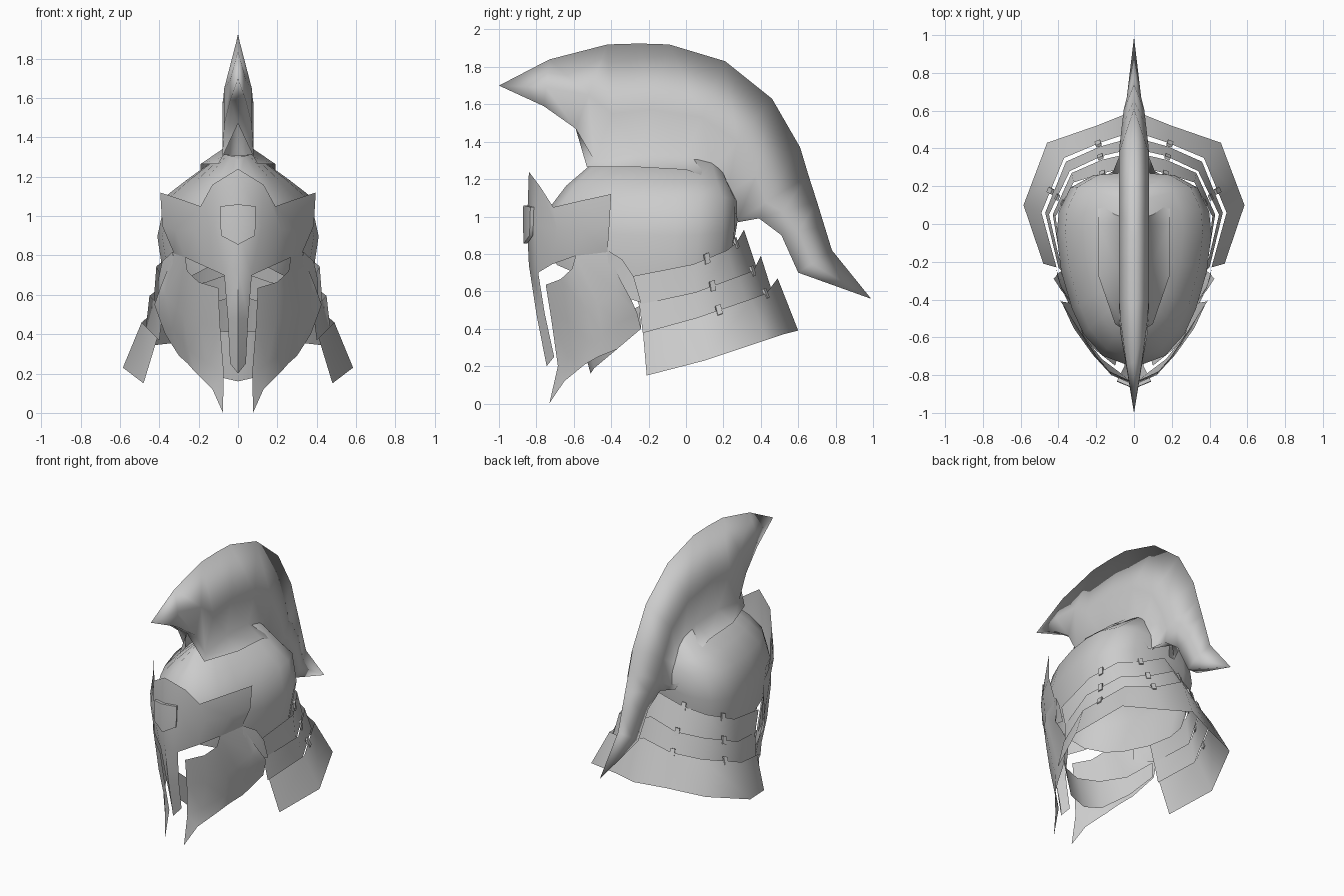
import bpy, bmesh, math
from mathutils import Vector

if "Cube" in bpy.data.objects:
    bpy.data.objects.remove(bpy.data.objects["Cube"])

steel = bpy.data.materials.new("steel grey")
steel.diffuse_color = (0.6, 0.6, 0.6, 1)
steel.use_nodes = True
steel.node_tree.nodes["Principled BSDF"].inputs["Base Color"].default_value = steel.diffuse_color
CORE = Vector((0, -.1, .7))


def finish(name, bm, thick=0.0, angle=50):
    """Turn a half bmesh into an object, mirror it over x, thicken and shade it."""
    me = bpy.data.meshes.new(name)
    bm.to_mesh(me)
    bm.free()
    me.materials.append(steel)
    ob = bpy.data.objects.new(name, me)
    bpy.context.collection.objects.link(ob)
    bpy.ops.object.select_all(action='DESELECT')
    ob.select_set(True)
    bpy.context.view_layer.objects.active = ob
    m = ob.modifiers.new("mirror", 'MIRROR')
    m.use_clip = True
    m.merge_threshold = 0.002
    bpy.ops.object.modifier_apply(modifier=m.name)
    if thick:
        s = ob.modifiers.new("thickness", 'SOLIDIFY')
        s.thickness = thick
        s.offset = -1
        bpy.ops.object.modifier_apply(modifier=s.name)
    bpy.ops.object.shade_smooth_by_angle(angle=math.radians(angle))
    return ob


def loft(bm, rows):
    """Skin a grid of points, given as rows of equal length."""
    grid = [[bm.verts.new(p) for p in r] for r in rows]
    for a, b in zip(grid, grid[1:]):
        for i in range(len(a) - 1):
            bm.faces.new((a[i], b[i], b[i + 1], a[i + 1]))
    bmesh.ops.remove_doubles(bm, verts=bm.verts, dist=0.002)


def plate(name, *strips, thick=0.0, angle=60):
    """One or more lofted strips, turned to face away from the head."""
    bm = bmesh.new()
    for rows in strips:
        loft(bm, rows)
    bm.normal_update()
    if sum(f.normal.dot(f.calc_center_median() - CORE) * f.calc_area() for f in bm.faces) < 0:
        bmesh.ops.reverse_faces(bm, faces=bm.faces)
    return finish(name, bm, thick, angle)


# Skull dome: one half outline (width share, depth share) scaled per level
outline = [(0, 0), (.40, .06), (.65, .17), (.80, .30), (.94, .49),
           (1, .68), (.97, .80), (.82, .92), (.52, .985), (0, 1)]
# half width, front y, back y, front z, back z, side drop
levels = [(.37, -.75, .25, .82, .84, .20), (.41, -.76, .275, .96, .97, .07),
          (.365, -.72, .275, 1.06, 1.08, -.03), (.26, -.64, .24, 1.165, 1.15, -.03),
          (.085, -.50, .19, 1.285, 1.25, -.05), (0, -.44, .12, 1.31, 1.30, 0)]
rows = []
for w, yf, yb, zf, zb, drop in levels:
    rows.append([(w * u, yf + (yb - yf) * v, zf + (zb - zf) * v - drop * u)
                 for u, v in outline])
plate("skull_dome", rows, angle=80)

# Crest: sections from outer ridge to inner edge, swelling to a half width,
# with a skirt flaring out on to the dome where it sits on it
sections = [  # outer y, z, inner y, z, half width, skirt point
    (-1, 1.70, -1, 1.70, 0, None), (-.73, 1.84, -.76, 1.59, .04, None),
    (-.42, 1.92, -.59, 1.47, .07, None), (-.25, 1.925, -.49, 1.30, .08, (.10, -.53, 1.265)),
    (-.09, 1.92, -.25, 1.34, .08, (.19, -.27, 1.265)),
    (.21, 1.83, 0, 1.33, .08, (.19, 0, 1.25)),
    (.46, 1.63, .15, 1.25, .08, (.19, .13, 1.205)),
    (.61, 1.37, .22, 1.12, .08, (.18, .24, 1.11)),
    (.655, 1.22, .275, .98, .075, (.11, .28, .97)), (.70, 1.08, .39, .99, .065, None),
    (.74, .95, .51, .90, .055, None), (.78, .82, .60, .70, .038, None),
    (.99, .56, .99, .56, 0, None)]
rows = []
for oy, oz, iy, iz, w, skirt in sections:
    o, i = Vector((0, oy, oz)), Vector((0, iy, iz))
    side = Vector((w, 0, 0))
    rows.append([o, i.lerp(o, .40) + side, i + side, Vector(skirt) if skirt else i])
bm = bmesh.new()
loft(bm, rows)
bm.normal_update()
if sum(f.normal.x * f.calc_area() for f in bm.faces) < 0:
    bmesh.ops.reverse_faces(bm, faces=bm.faces)
finish("crest", bm, angle=180)

# Brow plate with the nose guard hanging from it
brow = [
    [(0, -.84, 1.24), (.13, -.78, 1.16), (.19, -.71, 1.05), (.29, -.56, 1.085), (.395, -.40, 1.12)],
    [(0, -.85, .95), (.12, -.80, .95), (.22, -.69, .93), (.32, -.55, .93), (.385, -.41, .95)],
    [(0, -.84, .74), (.07, -.79, .70), (.17, -.715, .745), (.268, -.59, .79), (.325, -.42, .81)]]
nose = [[(0, -.84, .74), (.07, -.79, .70)],
        [(0, -.80, .48), (.052, -.755, .48)],
        [(0, -.745, .20), (.04, -.705, .25)]]
plate("brow_and_nose_guard", brow, nose)

# Cheek guards, columns running from the mouth gap to the rear flap
cheek = [
    [(.10, -.75, .635), (.092, -.72, .45), (.072, -.685, .20), (.077, -.73, .002)],
    [(.20, -.67, .665), (.19, -.64, .45), (.15, -.63, .25), (.13, -.65, .12)],
    [(.257, -.61, .72), (.28, -.53, .50), (.25, -.51, .32), (.22, -.54, .21)],
    [(.268, -.59, .79), (.31, -.47, .53), (.28, -.45, .37), (.255, -.47, .25)],
    [(.325, -.42, .81), (.37, -.37, .60), (.335, -.36, .43), (.30, -.37, .29)],
    [(.386, -.35, .66), (.425, -.29, .55), (.40, -.26, .48), (.37, -.24, .40)]]
plate("cheek_guards", cheek)

# Rear ear flaps filling between the dome and the cheek guards
plate("ear_flaps", [
    [(.33, -.42, .82), (.385, -.34, .77), (.405, -.28, .68)],
    [(.34, -.41, .60), (.385, -.33, .57), (.41, -.24, .54)]])

# Chin guard, an open band set behind the cheeks
plate("chin_guard", [
    [(0, -.58, .41), (.15, -.53, .42), (.285, -.41, .45), (.37, -.25, .52)],
    [(0, -.51, .16), (.13, -.49, .19), (.27, -.37, .29), (.36, -.24, .40)]])

# Neck lames, half outlines from the back centre to the front edge
lames = {
    "upper_neck_lame": [
        [(0, .31, .93), (.16, .27, .86), (.32, .22, .82), (.415, .04, .745), (.38, -.29, .68)],
        [(0, .38, .72), (.17, .34, .66), (.33, .27, .64), (.43, .05, .55), (.38, -.25, .52)]],
    "middle_neck_lame": [
        [(0, .40, .79), (.17, .36, .71), (.34, .28, .68), (.45, .05, .595), (.38, -.25, .53)],
        [(0, .46, .60), (.18, .41, .54), (.36, .33, .52), (.47, .06, .42), (.40, -.23, .37)]],
    "lower_neck_lame": [
        [(0, .49, .67), (.18, .43, .59), (.37, .35, .56), (.49, .06, .46), (.41, -.23, .38)],
        [(0, .60, .39), (.20, .52, .37), (.46, .43, .34), (.585, .10, .23), (.48, -.21, .15)]]}
for name, rows in lames.items():
    plate(name, rows)

# Small clips hooked over the top edge of each lame
bm = bmesh.new()
for top, low in lames.values():
    for k, t in ((1, .05), (2, .6)):
        a, b = Vector(top[k]), Vector(top[k + 1])
        c, d = Vector(low[k]), Vector(low[k + 1])
        p = a.lerp(b, t)
        along = (b - a).normalized()
        down = (c.lerp(d, t) - p).normalized()
        out = along.cross(down).normalized()
        if out.dot(Vector((p.x, p.y, 0))) < 0:
            out = -out
        cube = bmesh.ops.create_cube(bm, size=1)
        for v in cube["verts"]:
            q = v.co.copy()
            v.co = p + along * q.x * .03 + down * q.y * .055 + out * q.z * .014
bmesh.ops.recalc_face_normals(bm, faces=bm.faces)
finish("lame_clips", bm, angle=30)

# Shield badge on the brow
plate("brow_badge", [
    [(0, -.870, 1.06), (.09, -.832, 1.05)],
    [(0, -.872, .96), (.09, -.835, .96)],
    [(0, -.868, .855), (.085, -.836, .90)]], thick=.02)
